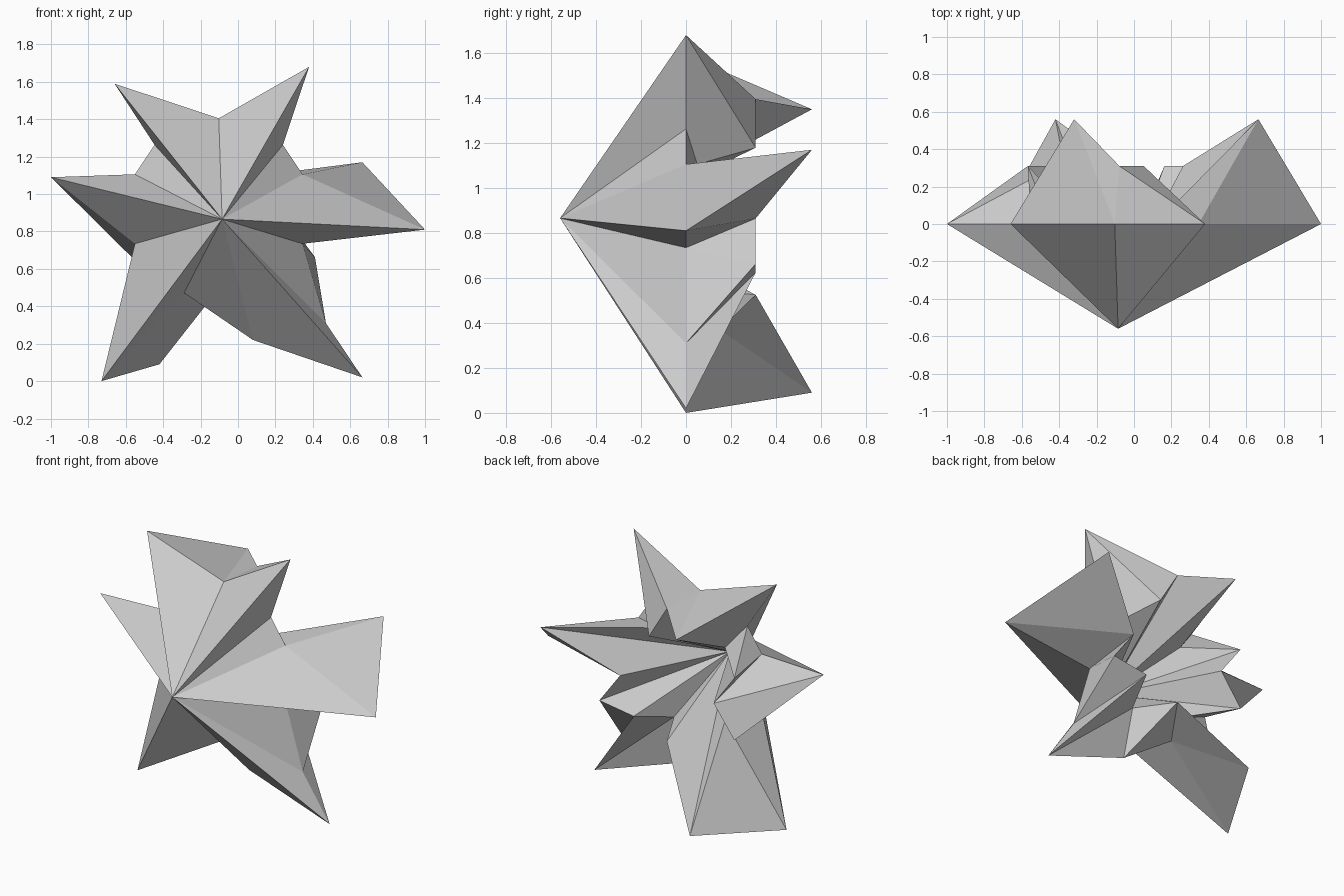
import bpy, bmesh, math

if "Cube" in bpy.data.objects:
    bpy.data.objects.remove(bpy.data.objects["Cube"])

SIDES = 16
STEP = 2 * math.pi / SIDES

# Front rim (y = 0): a circle with some points pulled out into spikes
front_spikes = {0: (1.0, 0, .81), 3: (.38, 0, 1.68), 5: (-.66, 0, 1.59),
                8: (-1.0, 0, 1.09), 10: (-.73, 0, 0), 12: (.08, 0, .22),
                13: (.665, 0, .02), 14: (.47, 0, .31)}
# Back rim: radius and depth of each point, with three spikes
DENT, EDGE, DEEP = (.34, .31), (.53, .31), (.34, .05)
back_rim = [DENT, EDGE, DEEP, DENT, EDGE, EDGE, DEEP, EDGE,
            DENT, EDGE, DEEP, EDGE, DENT, DEEP, DENT, EDGE]
back_spikes = {1: (.665, .56, 1.17), 5: (-.32, .56, 1.35), 11: (-.42, .56, .09)}

bm = bmesh.new()
front, back = [], []
for k in range(SIDES):
    c, s = math.cos(k * STEP), math.sin(k * STEP)
    front.append(bm.verts.new(front_spikes.get(
        k, (-.103 + .485 * c, 0, .92 + .485 * s))))
    r, y = back_rim[k]
    back.append(bm.verts.new(back_spikes.get(
        k, (-.078 + r * c, y, .865 + r * s))))

# Front peak and sunken back centre
peak = bm.verts.new((-.085, -.56, .866))
hollow = bm.verts.new((-.08, -.34, .866))

# Front fan, side band (each panel folded the same way) and back fan
for k in range(SIDES):
    n = (k + 1) % SIDES
    bm.faces.new((peak, front[k], front[n]))
    bm.faces.new((front[k], back[k], back[n]))
    bm.faces.new((front[k], back[n], front[n]))
    bm.faces.new((hollow, back[n], back[k]))
bmesh.ops.recalc_face_normals(bm, faces=bm.faces)

mesh = bpy.data.meshes.new("spiky_star")
bm.to_mesh(mesh)
bm.free()
bpy.context.collection.objects.link(bpy.data.objects.new("spiky_star", mesh))
